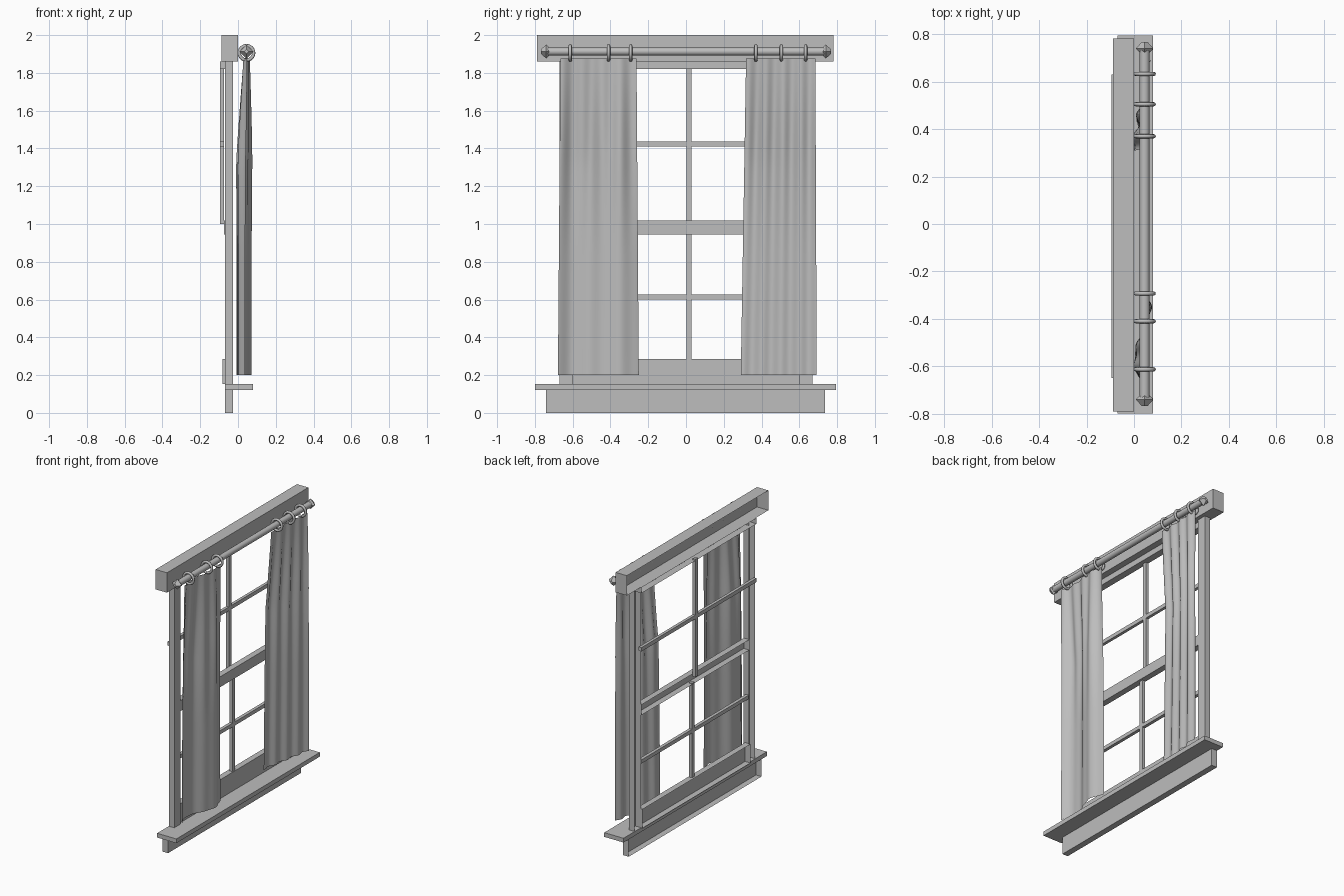
import bpy, bmesh, math

cube = bpy.data.objects.get("Cube")
if cube:
    bpy.data.objects.remove(cube, do_unlink=True)

grey = bpy.data.materials.new("plain_grey")
grey.use_nodes = True
grey.diffuse_color = (0.51, 0.51, 0.51, 1)
grey.node_tree.nodes["Principled BSDF"].inputs["Base Color"].default_value = (0.51, 0.51, 0.51, 1)


def finish(name, bm, smooth=False):
    mesh = bpy.data.meshes.new(name)
    bm.to_mesh(mesh)
    bm.free()
    mesh.materials.append(grey)
    obj = bpy.data.objects.new(name, mesh)
    bpy.context.collection.objects.link(obj)
    if smooth:
        bpy.ops.object.select_all(action='DESELECT')
        obj.select_set(True)
        bpy.context.view_layer.objects.active = obj
        bpy.ops.object.shade_smooth_by_angle(angle=math.radians(50))


def box(name, x, y, z, open_back=False):
    """Box from (low, high) ranges on each axis, optionally without its wall side."""
    bm = bmesh.new()
    bmesh.ops.create_cube(bm, size=1)
    for v in bm.verts:
        for i, (low, high) in enumerate((x, y, z)):
            v.co[i] = low if v.co[i] < 0 else high
    if open_back:
        bm.normal_update()
        back = [f for f in bm.faces if f.normal.x < -0.9]
        bmesh.ops.delete(bm, geom=back, context='FACES')
    finish(name, bm)


def lathe(name, profile, sides, smooth=False):
    """Revolve (radius, y) points about the rod axis."""
    bm = bmesh.new()
    rings = []
    for r, y in profile:
        rings.append([bm.verts.new((ROD_X + r * math.cos(math.tau * i / sides), y,
                                    ROD_Z + r * math.sin(math.tau * i / sides)))
                      for i in range(sides)])
    for a, b in zip(rings, rings[1:]):
        for i in range(sides):
            j = (i + 1) % sides
            bm.faces.new((a[i], a[j], b[j], b[i]))
    bm.faces.new(rings[0])
    bm.faces.new(rings[-1])
    bmesh.ops.recalc_face_normals(bm, faces=bm.faces)
    finish(name, bm, smooth)


# Outer frame, hollow towards the wall
FRAME = (-0.07, -0.027)
box("header", (-0.088, 0.0), (-0.79, 0.782), (1.86, 2.0), True)
box("sill", (-0.07, 0.08), (-0.8, 0.795), (0.122, 0.152))
box("apron", FRAME, (-0.74, 0.737), (0, 0.122), True)
box("right_casing", FRAME, (-0.67, -0.6), (0.152, 1.86), True)
box("left_casing", FRAME, (0.6, 0.67), (0.152, 1.86), True)

# Sash rails and glazing bars
UPPER = (-0.094, -0.073)
LOWER = (-0.068, -0.045)
box("bottom_rail", (-0.082, -0.04), (-0.6, 0.6), (0.152, 0.285), True)
box("meeting_rail", (-0.073, -0.03), (-0.6, 0.6), (0.945, 1.018), True)
box("top_rail", (-0.094, -0.045), (-0.65, 0.63), (1.82, 1.86), True)
box("upper_cross_bar", UPPER, (-0.65, 0.63), (1.41, 1.437))
box("upper_upright_bar", UPPER, (0.003, 0.03), (1.0, 1.83))
box("lower_cross_bar", LOWER, (-0.6, 0.6), (0.6, 0.626))
box("lower_upright_bar", LOWER, (0.003, 0.03), (0.28, 0.95))

# Curtain rod with faceted finials
ROD_X, ROD_Z = 0.045, 1.913
lathe("rod", [(0.021, -0.74), (0.021, 0.74)], 16, True)
for side, name in ((-1, "right_finial"), (1, "left_finial")):
    lathe(name, [(0.02, side * 0.722), (0.037, side * 0.74), (0.012, side * 0.768)], 4)

# Curtain rings
for n, y in enumerate((-0.613, -0.41, -0.293, 0.37, 0.505, 0.633)):
    bm = bmesh.new()
    major, minor, m, k = 0.038, 0.009, 24, 8
    loops = []
    for i in range(m):
        a = math.tau * i / m
        loop = []
        for j in range(k):
            b = math.tau * j / k
            r = major + minor * math.cos(b)
            loop.append(bm.verts.new((ROD_X + r * math.cos(a), y + minor * math.sin(b),
                                      ROD_Z - 0.007 + r * math.sin(a))))
        loops.append(loop)
    for i in range(m):
        for j in range(k):
            p, q, t = loops[i], loops[(i + 1) % m], (j + 1) % k
            bm.faces.new((p[j], q[j], q[t], p[t]))
    bmesh.ops.recalc_face_normals(bm, faces=bm.faces)
    finish(f"ring_{n + 1}", bm, True)


def curtain(name, top, bottom, centre, tilt, swing, folds, pleat):
    """Hanging cloth: pleats fade down into a slanted panel (tilt) or one broad S-wave (swing)."""
    bm = bmesh.new()
    cols, rows = 96, 32
    grid = []
    for r in range(rows + 1):
        t = r / rows
        spread = min(1, 0.35 + 2 * t)
        mid = ROD_X + (centre - ROD_X) * min(1, 3 * t)
        depth = pleat[0] + (pleat[1] - pleat[0]) * min(1, 1.6 * t)
        low = top[0] + (bottom[0] - top[0]) * t
        high = top[1] + (bottom[1] - top[1]) * t
        line = []
        for c in range(cols + 1):
            u = c / cols
            broad = tilt * (2 * u - 1) - swing * math.sin(math.tau * u)
            fine = depth * math.sin(math.tau * folds * u + 0.6 + 0.5 * t)
            x = mid + spread * broad + fine * min(1, 0.5 + 2 * t)
            line.append(bm.verts.new((x, low + (high - low) * u, 1.875 - 1.675 * t)))
        grid.append(line)
    for a, b in zip(grid, grid[1:]):
        for c in range(cols):
            bm.faces.new((a[c], b[c], b[c + 1], a[c + 1]))
    finish(name, bm, True)


# Curtains
curtain("right_curtain", (-0.665, -0.262), (-0.678, -0.25), 0.035, 0.0, 0.034, 4, (0.012, 0.003))
curtain("left_curtain", (0.318, 0.685), (0.29, 0.692), 0.026, 0.036, 0.0, 4, (0.014, 0.008))
